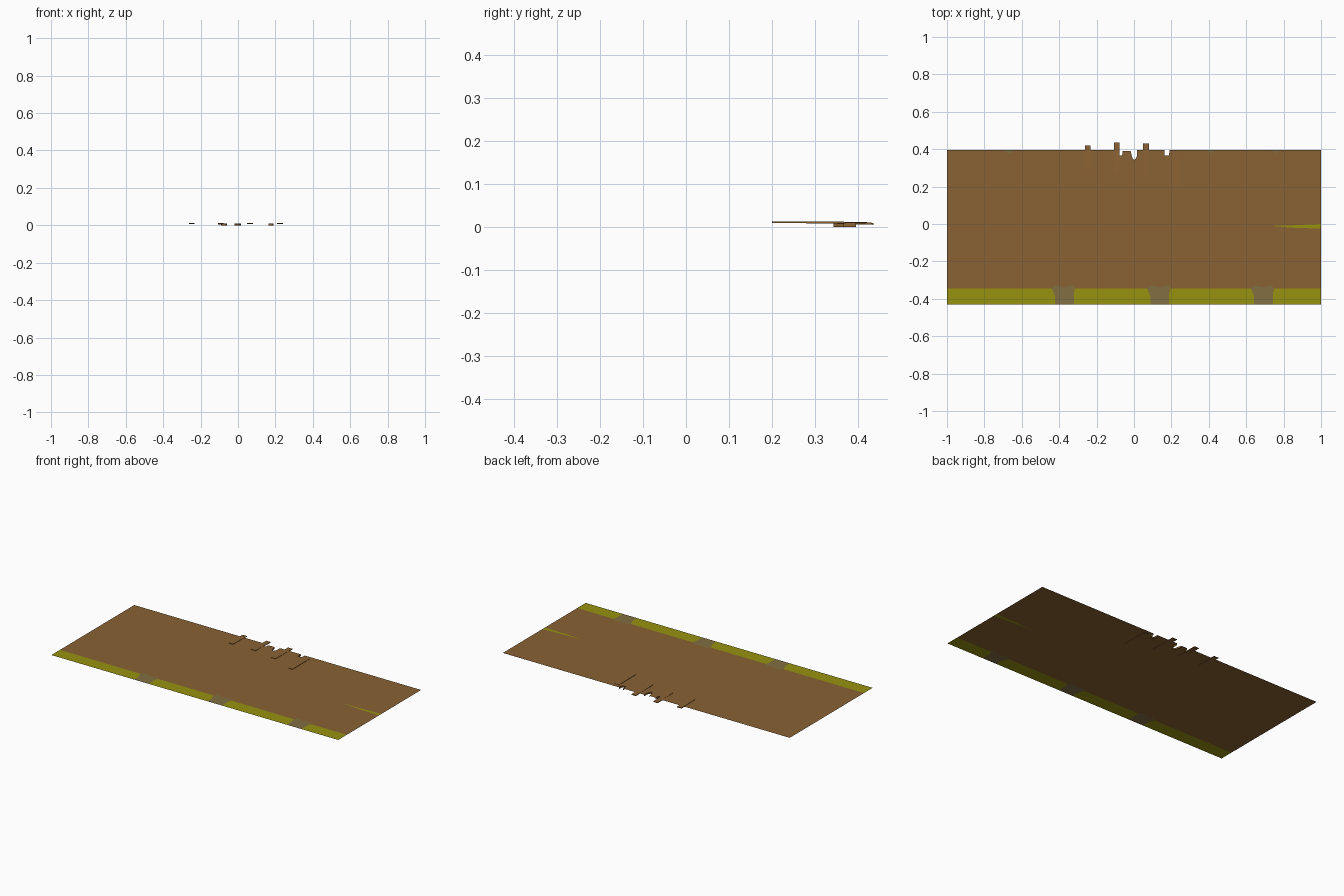
import bpy, bmesh

if "Cube" in bpy.data.objects:
    bpy.data.objects.remove(bpy.data.objects["Cube"])

Z = 0.0105  # height of the flat sheet


def material(name, rgb):
    m = bpy.data.materials.new(name)
    m.diffuse_color = (*rgb, 1)
    m.use_nodes = True
    m.node_tree.nodes["Principled BSDF"].inputs["Base Color"].default_value = m.diffuse_color
    return m


brown = material("earth brown", (0.255, 0.122, 0.034))
olive = material("moss yellow", (0.31, 0.29, 0.005))
grey = material("worn grey brown", (0.225, 0.158, 0.054))


def build(name, polys, mats):
    """polys: list of (3D points, material index)"""
    bm = bmesh.new()
    for pts, mi in polys:
        f = bm.faces.new([bm.verts.new(p) for p in pts])
        f.material_index = mi
    bmesh.ops.remove_doubles(bm, verts=bm.verts, dist=1e-5)
    bmesh.ops.triangulate(bm, faces=[f for f in bm.faces if len(f.verts) > 4])
    me = bpy.data.meshes.new(name)
    bm.to_mesh(me)
    bm.free()
    for m in mats:
        me.materials.append(m)
    ob = bpy.data.objects.new(name, me)
    bpy.context.collection.objects.link(ob)
    return ob


def flat(pts):
    return [(x, y, Z) for x, y in pts]


FRONT, SEAM, BACK = -0.43, -0.345, 0.395
polys = []
seam = [(-1, SEAM)]

# front edging: moss strip broken by three worn patches
x_prev = [(-1, FRONT), (-1, SEAM)]
for c in (-0.375, 0.135, 0.69):
    l = [(c - 0.048, FRONT), (c - 0.048, -0.385), (c - 0.065, SEAM)]
    r = [(c + 0.053, FRONT), (c + 0.053, -0.37), (c + 0.06, SEAM)]
    bumps = [(c - 0.045, -0.328), (c, -0.338), (c + 0.045, -0.328)]
    polys.append((flat([x_prev[0]] + l + x_prev[:0:-1]), 1))
    polys.append((flat([l[0]] + r + bumps[::-1] + l[:0:-1]), 2))
    seam += [l[-1]] + bumps + [r[-1]]
    x_prev = r
polys.append((flat([x_prev[0], (1, FRONT), (1, SEAM)] + x_prev[:0:-1]), 1))
seam.append((1, SEAM))

# moss streak entering from the right end
streak = [(1, -0.025), (0.85, -0.02), (0.73, -0.01), (0.84, -0.007), (1, 0.0)]
polys.append((flat(streak), 1))

# back edge, walked right to left, with worn chips and broken notches
back = [(1, BACK)]
for c in (0.76, 0.41):
    chip = [(c + 0.03, BACK), (c, BACK - 0.016), (c - 0.03, BACK)]
    polys.append((flat(chip), 2))
    back += chip
notches = [
    [(0.19, BACK), (0.187, 0.365), (0.162, 0.365), (0.162, BACK)],
    [(0.016, BACK), (0.016, 0.362), (0.004, 0.342), (-0.008, 0.35), (-0.018, 0.39)],
    [(-0.06, 0.39), (-0.064, 0.365), (-0.088, 0.365), (-0.09, BACK)],
]
for n in notches:
    back += n
chip = [(-0.63, BACK), (-0.67, BACK - 0.018), (-0.7, BACK)]
polys.append((flat(chip), 2))
back += chip + [(-1, BACK)]
polys.append((flat(seam + streak + back), 0))
build("ground_sheet", polys, (brown, olive, grey))

# short walls dropping from the notches
walls = []
for n in notches:
    for (x0, y0), (x1, y1) in zip(n, n[1:]):
        walls.append(([(x0, y0, 0), (x0, y0, Z), (x1, y1, Z), (x1, y1, 0)], 0))
build("notch_walls", walls, (brown,))

# four narrow slats lying across the back edge, dipping slightly outward
for i, (x, y0, y1, dip) in enumerate([(-0.247, 0.282, 0.42, 0.002), (-0.092, 0.285, 0.435, 0.004),
                                      (0.064, 0.26, 0.43, 0.003), (0.224, 0.20, 0.37, 0.001)]):
    bpy.ops.mesh.primitive_cube_add(size=1)
    ob = bpy.context.object
    ob.name = f"slat_{i + 1}"
    for v in ob.data.vertices:
        far = v.co.y > 0
        v.co = (x + v.co.x * 0.031, y1 if far else y0,
                0.0112 + v.co.z * 0.004 - (dip if far else 0))
    ob.data.materials.append(brown)
